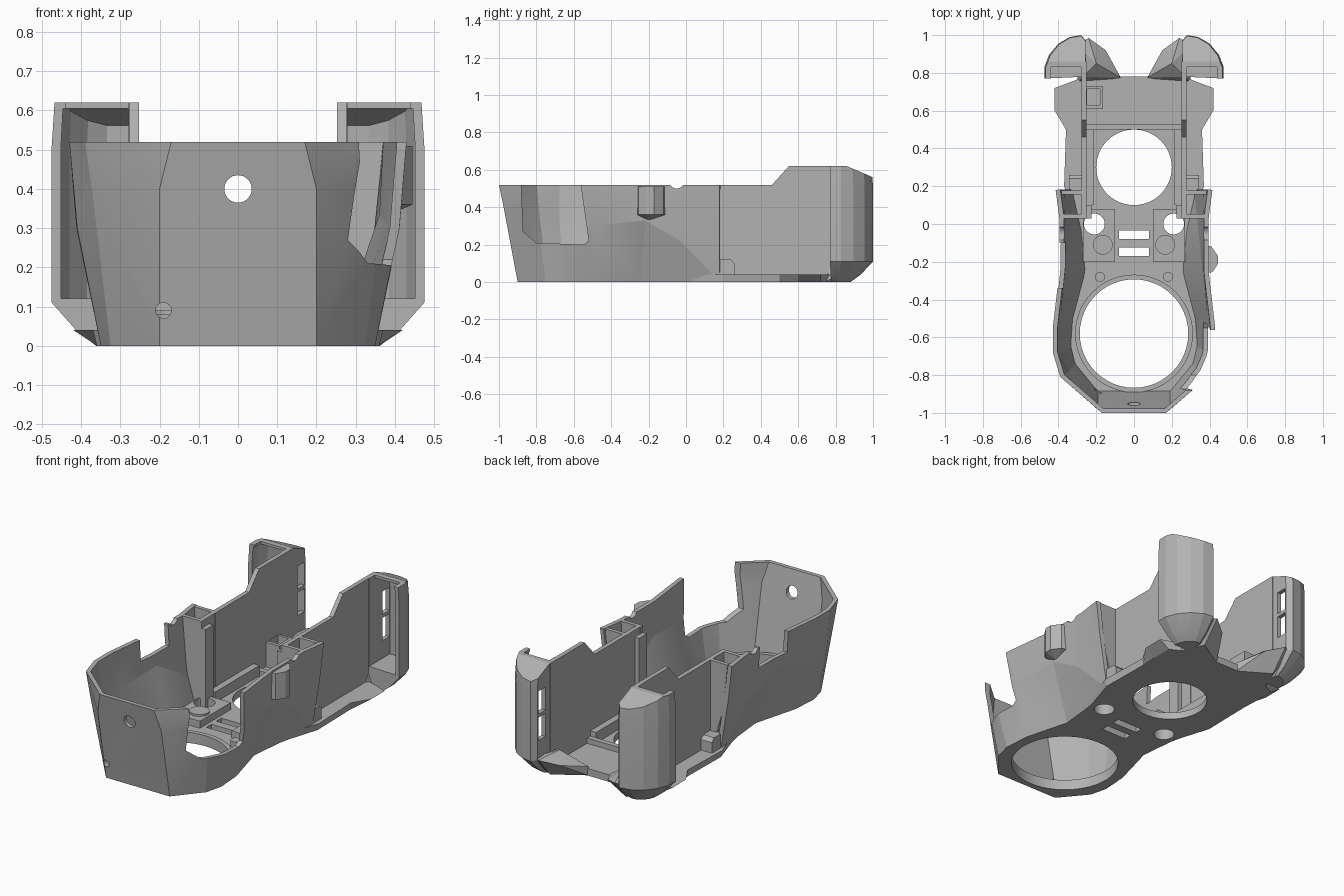
import bpy, bmesh, math
from mathutils import Vector

if "Cube" in bpy.data.objects:
    bpy.data.objects.remove(bpy.data.objects["Cube"])

GREY = bpy.data.materials.new("plain_grey")
GREY.use_nodes = True
GREY.diffuse_color = (0.45, 0.45, 0.45, 1)
GREY.node_tree.nodes["Principled BSDF"].inputs["Base Color"].default_value = (0.45, 0.45, 0.45, 1)
SIDES = ((1, "left"), (-1, "right"))


def make(name, bm, fix=True):
    if fix:
        bmesh.ops.recalc_face_normals(bm, faces=bm.faces)
    me = bpy.data.meshes.new(name)
    bm.to_mesh(me)
    bm.free()
    me.materials.append(GREY)
    ob = bpy.data.objects.new(name, me)
    bpy.context.collection.objects.link(ob)
    return ob


def loft_mesh(rings, closed=True):
    bm = bmesh.new()
    rows = [[bm.verts.new(p) for p in r] for r in rings]
    n = len(rows[0])
    for a, b in zip(rows, rows[1:]):
        for i in range(n if closed else n - 1):
            j = (i + 1) % n
            bm.faces.new((a[i], a[j], b[j], b[i]))
    if closed:
        bm.faces.new(rows[0])
        bm.faces.new(rows[-1])
    return bm


def prism(name, pts, lo, hi, axis="z"):
    place = {"x": lambda a, b, h: (h, a, b), "y": lambda a, b, h: (a, h, b),
             "z": lambda a, b, h: (a, b, h)}[axis]
    return make(name, loft_mesh([[place(a, b, h) for a, b in pts] for h in (lo, hi)]))


def circle(a, b, r, n=48):
    return [(a + r * math.cos(2 * math.pi * i / n), b + r * math.sin(2 * math.pi * i / n)) for i in range(n)]


def box(name, x, y, z):
    return prism(name, [(x[0], y[0]), (x[1], y[0]), (x[1], y[1]), (x[0], y[1])], *z)


def side_box(name, s, x, y, z):
    return box(name, sorted((s * x[0], s * x[1])), y, z)


def hull(name, pts):
    bm = bmesh.new()
    for p in pts:
        bm.verts.new(p)
    bmesh.ops.convex_hull(bm, input=bm.verts)
    return make(name, bm)


def bake(ob):
    dg = bpy.context.evaluated_depsgraph_get()
    me = bpy.data.meshes.new_from_object(ob.evaluated_get(dg))
    ob.modifiers.clear()
    ob.data = me


def cut(ob, cutters):
    for c in cutters:
        m = ob.modifiers.new("cut", "BOOLEAN")
        m.operation, m.solver, m.object = "DIFFERENCE", "EXACT", c
    bake(ob)
    for c in cutters:
        bpy.data.objects.remove(c)


def ring(half, z):
    # half outline on the left, then its mirror image; z is one height or one per point
    zs = z if isinstance(z, list) else [z] * len(half)
    left = [(x, y, h) for (x, y), h in zip(half, zs)]
    return left + [(-x, y, h) for x, y, h in reversed(left)]


# faceted front shell, open at the back
top = [(.415, .18), (.395, .03), (.395, -.25), (.43, -.55), (.43, -.68), (.39, -.81), (.17, -1)]
mid = [(.39, .18), (.365, -.03), (.385, -.22), (.412, -.5), (.41, -.68), (.37, -.8), (.2, -.975)]
low = [(.34, .18), (.29, -.04), (.27, -.24), (.34, -.5), (.35, -.65), (.325, -.75), (.2, -.9)]
mid_z = [.31, .22, .33, .3, .3, .38, .4]
bm = loft_mesh([ring(low, 0), ring(mid, mid_z), ring(top, .52)], closed=False)
bmesh.ops.triangulate(bm, faces=bm.faces, quad_method="SHORT_EDGE")
bmesh.ops.recalc_face_normals(bm, faces=bm.faces)
if min(bm.faces, key=lambda f: f.calc_center_median().y).normal.y > 0:
    bmesh.ops.reverse_faces(bm, faces=bm.faces)
shell = make("front_shell", bm, fix=False)
thick = shell.modifiers.new("thick", "SOLIDIFY")
thick.thickness, thick.offset = .025, -1
bake(shell)
for v in shell.data.vertices:
    if v.co.z > .48:
        v.co.z = .52
    elif v.co.z < .05:
        v.co.z = 0
notch = [(-.88, .6), (-.88, .5), (-.87, .27), (-.8, .21), (-.55, .2), (-.52, .22), (-.56, .5), (-.56, .6)]
cut(shell, [
    prism("notch_cutter", notch, .15, .6, "x"),
    box("gap_cutter", (-.6, -.2), (-.34, -.1), (.4, .6)),
    prism("dip_cutter", circle(-.05, .54, .04, 24), -.6, .6, "x"),
    prism("front_hole_cutter", circle(0, .4, .035, 32), -1.1, -.8, "y"),
    prism("small_hole_cutter", circle(-.19, .09, .02, 16), -1.1, -.8, "y")])

# floor plate with flared rear ledges
rear_low = [(.36, .2), (.355, .5), (.36, .6), (.36, .72), (.24, .78)]
rear_top = [(.37, .2), (.36, .5), (.42, .6), (.42, .72), (.26, .78)]
front = [(x * .98, y * .99) for x, y in reversed(low[1:])]
floor = make("floor", loft_mesh([ring(front + rear_low, 0), ring(front + rear_top, .04)]))
holes = [prism("hole_cutter", circle(x, y, r), -.1, .3) for x, y, r in
         ((0, -.58, .287), (0, .3, .2), (.21, 0, .055), (-.21, 0, .055))]
holes += [box("vent_cutter", (-.08, .08), (y, y + .045), (-.1, .2)) for y in (-.17, -.08)]
cut(floor, holes)

# raised rim round the big opening
rim = prism("opening_rim", circle(0, -.58, .312), .03, .06)
cut(rim, [prism("rim_cutter", circle(0, -.58, .287), -.1, .3)])

# ridge across the rear floor
box("floor_ridge", (-.27, .27), (.5, .53), (.03, .07))

# small bulge on the left wall
hull("wall_bulge", [(x, y, z) for z in (.36, .51) for x, y in
     ((.375, -.26), (.415, -.255), (.445, -.21), (.445, -.17), (.41, -.12), (.375, -.11))]
     + [(.375, -.2, .33)])

# cable box on the right wall
bracket = box("cable_box", (-.26, -.165), (.61, .73), (.03, .18))
cut(bracket, [box("box_cutter", (-.25, -.18), (.63, .715), (.05, .3))])


def wing_solid(name, s, outline, levels, drop):
    # stacked outlines shrinking towards the base, trimmed by a flat and a sloped roof
    rings = [[(s * (.27 + (x - .27) * k), .78 + (y - .78) * k, z) for x, y in outline] for z, k in levels]
    bm = loft_mesh(rings)
    for normal in ((0, 0, 1), (0, .06, .14)):
        bmesh.ops.bisect_plane(bm, geom=bm.verts[:] + bm.edges[:] + bm.faces[:],
                               plane_co=(0, .86, .62 - drop), plane_no=Vector(normal).normalized(),
                               clear_outer=True)
        bmesh.ops.holes_fill(bm, edges=[e for e in bm.edges if e.is_boundary])
    return make(name, bm)


outer = [(.255, .78), (.255, .97), (.28, 1), (.34, .99), (.4, .955), (.45, .895), (.475, .83), (.475, .77)]
inner = [(.28, .7), (.28, .965), (.335, .965), (.385, .935), (.43, .88), (.452, .82), (.452, .7)]
wall = [(.03, .03), (.03, .52), (.46, .52), (.55, .62), (.86, .62), (.86, .03)]

for s, side in SIDES:
    # hollow rear wing, its roof set back, with two slots in the inner face
    wing = wing_solid(side + "_rear_wing", s, outer, [(0, .45), (.04, .7), (.11, 1), (.51, 1), (.7, .94)], 0)
    cutters = [wing_solid("pocket_cutter", s, inner, [(.12, 1), (.5, 1), (.7, .94)], .015),
               side_box("roof_cutter", s, (.28, .44), (.7, .83), (.4, .7))]
    for z in (.22, .37):
        cutters.append(side_box("slot_cutter", s, (.2, .3), (.9, .962), (z, z + .13)))
    cut(wing, cutters)

    # thin side wall
    prism(side + "_side_wall", wall, *sorted((s * .252, s * .277)), axis="x")

    # cross walls closing the space between shell and side wall
    for name, y in (("_rear_cross_wall", .155), ("_front_cross_wall", .03)):
        hull(side + name, [(s * x, yy, z) for yy in (y, y + .022) for x, z in
                           ((.25, .03), (.25, .52), (.385, .52), (.355, .25), (.29, .03))])
    hull(side + "_ledge_step", [(s * x, y, z) for y, z in ((.17, .02), (.17, .12), (.24, .12), (.26, .1), (.26, .02))
                                for x in (.27, .345)])

    # guide rails along the inside
    side_box(side + "_tall_rail", s, (.225, .255), (.03, .1), (.03, .48))
    side_box(side + "_low_rail", s, (.215, .255), (.1, .5), (.03, .1))

    # raised pad, with the through hole and a round boss
    pad = side_box(side + "_pad", s, (.1, .27), (-.2, .08), (.03, .08))
    cut(pad, [prism("pad_cutter", circle(s * .21, 0, .055), -.1, .3)])
    prism(side + "_pad_boss", circle(s * .165, -.11, .052, 32), .07, .09)
    prism(side + "_small_boss", circle(s * .18, -.28, .026, 24), .03, .08)

    # angled rear foot
    hull(side + "_rear_foot", [(s * x, y, z) for x, y, z in (
        (.07, .775, 0), (.07, .775, .05), (.15, .92, .09), (.24, .985, .12), (.2, .85, .14),
        (.3, .74, 0), (.3, .95, .11), (.24, .88, 0), (.27, .78, .1))])

# crisp facets, smooth round holes
for ob in bpy.context.scene.objects:
    ob.select_set(ob.type == "MESH")
bpy.context.view_layer.objects.active = shell
bpy.ops.object.shade_smooth_by_angle(angle=math.radians(12))
